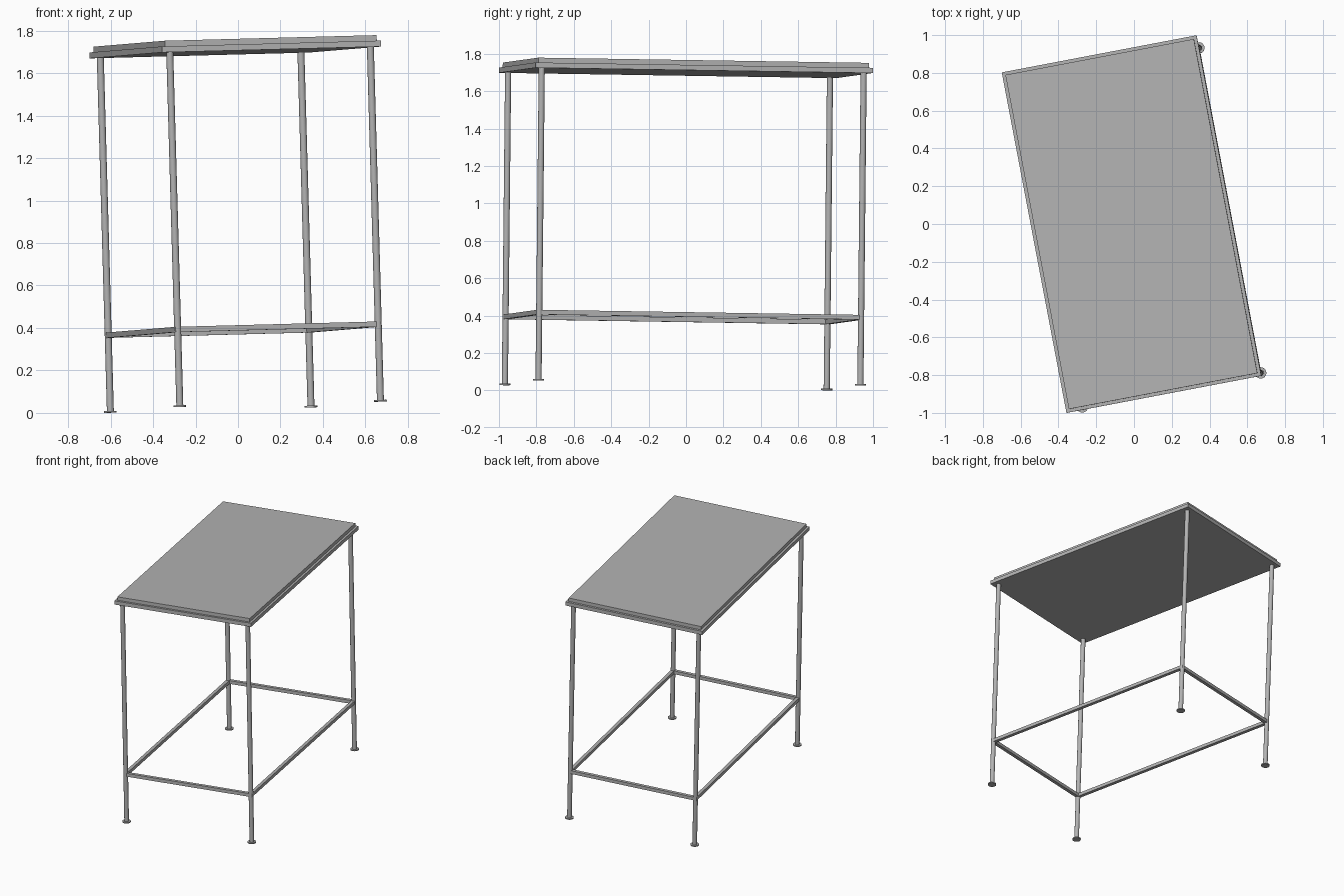
import bpy
from mathutils import Matrix, Vector

cube = bpy.data.objects.get("Cube")
if cube:
    bpy.data.objects.remove(cube, do_unlink=True)

# One grey metal finish
grey = bpy.data.materials.new("grey_metal")
grey.use_nodes = True
colour = (0.45, 0.45, 0.45, 1)
grey.diffuse_color = colour
grey.node_tree.nodes["Principled BSDF"].inputs["Base Color"].default_value = colour

# Slightly leaning table frame: width, length and up axes
across = Vector((0.982, 0.187, 0.026)).normalized()
up = across.cross(Vector((-0.186, 0.983, -0.0155))).normalized()
along = up.cross(across)
lean = Matrix((across, along, up)).transposed().to_4x4()
lean.translation = (0.035, -0.018, 0.027)

LEG_X, LEG_Y = 0.481, 0.876
RAIL_Z = 0.365


def finish(name):
    obj = bpy.context.object
    obj.name = name
    obj.data.materials.append(grey)
    return obj


def box(name, centre, size):
    bpy.ops.mesh.primitive_cube_add(size=1)
    obj = finish(name)
    obj.data.transform(Matrix.Diagonal((*size, 1)))
    obj.matrix_world = lean @ Matrix.Translation(centre)


def rod(name, x, y, bottom, top, radius):
    bpy.ops.mesh.primitive_cylinder_add(vertices=20, radius=radius, depth=top - bottom)
    obj = finish(name)
    bpy.ops.object.shade_smooth_by_angle()
    obj.matrix_world = lean @ Matrix.Translation((x, y, (bottom + top) / 2))


# Two-layer table top
box("top_frame", (0, 0, 1.685), (1.05, 1.835, 0.028))
box("top_panel", (0, 0, 1.712), (1.016, 1.801, 0.027))

# Legs with round foot pads
for side, x in (("right", -LEG_X), ("left", LEG_X)):
    for end, y in (("front", -LEG_Y), ("back", LEG_Y)):
        rod(f"{end}_{side}_leg", x, y, 0.004, 1.675, 0.0165)
        rod(f"{end}_{side}_foot", x, y, 0, 0.008, 0.03)

# Lower ring of square rails
RAIL = 0.025
for name, s in (("right", -1), ("left", 1)):
    box(f"{name}_rail", (s * LEG_X, 0, RAIL_Z), (RAIL, 2 * LEG_Y + RAIL, RAIL))
for name, s in (("front", -1), ("back", 1)):
    box(f"{name}_rail", (0, s * LEG_Y, RAIL_Z), (2 * LEG_X, RAIL, RAIL))
